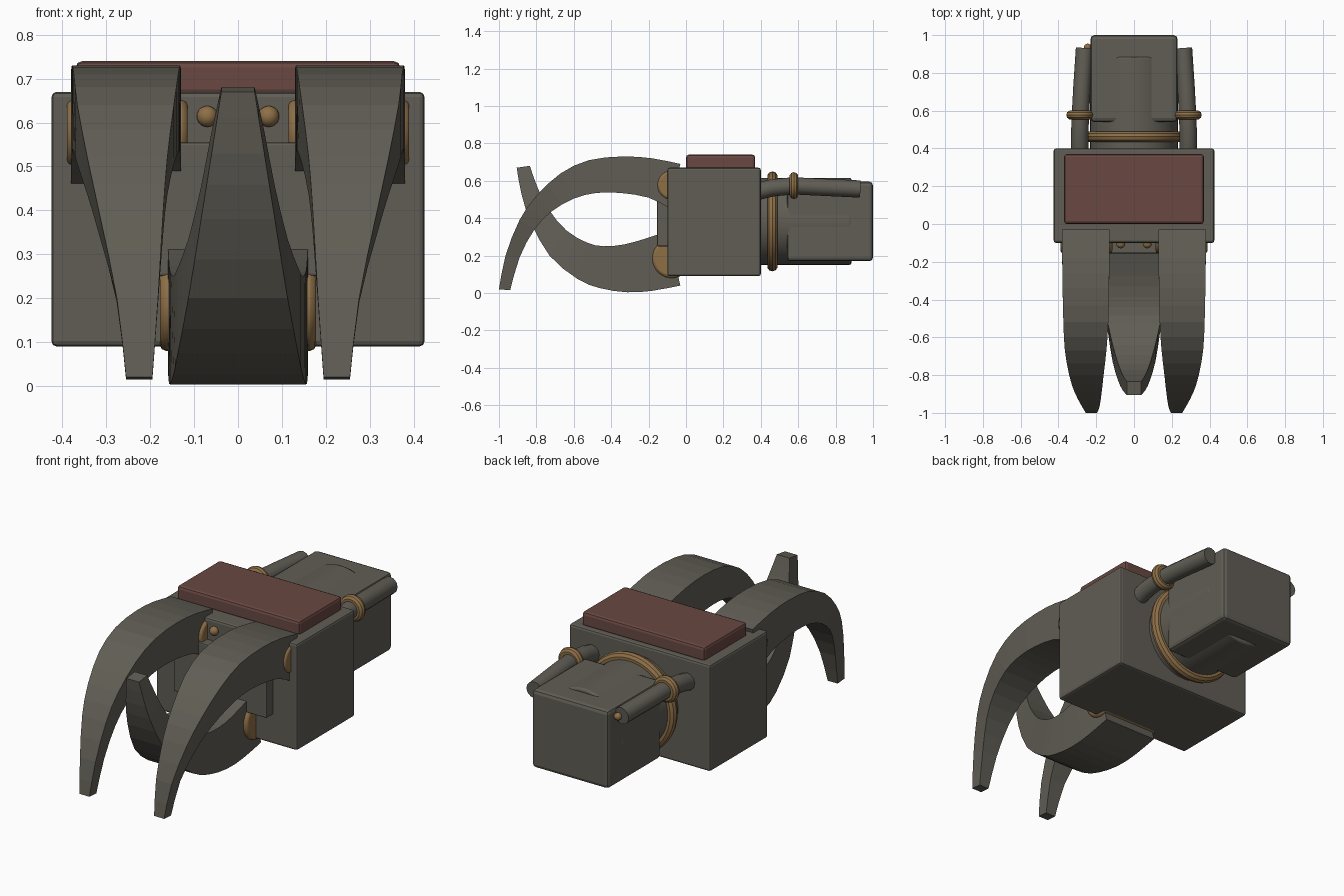
import bpy, bmesh, math
from mathutils import Vector

if "Cube" in bpy.data.objects:
    bpy.data.objects.remove(bpy.data.objects["Cube"])


def material(name, rgb):
    m = bpy.data.materials.new(name)
    m.diffuse_color = (*rgb, 1)
    m.use_nodes = True
    m.node_tree.nodes["Principled BSDF"].inputs["Base Color"].default_value = m.diffuse_color
    return m


STEEL = material("dark warm grey", (0.118, 0.110, 0.090))
BRASS = material("brass", (0.270, 0.160, 0.064))
RED = material("dull red", (0.140, 0.064, 0.054))


def finish(obj, name, mat, bevel=0.0, segments=2, smooth=True):
    obj.name = name
    obj.data.materials.append(mat)
    bpy.ops.object.select_all(action='DESELECT')
    obj.select_set(True)
    bpy.context.view_layer.objects.active = obj
    if smooth:
        bpy.ops.object.shade_smooth_by_angle(angle=math.radians(35))
    if bevel:
        b = obj.modifiers.new("bevel", 'BEVEL')
        b.width, b.segments, b.limit_method = bevel, segments, 'ANGLE'
    return obj


def box(name, lo, hi, mat, bevel):
    lo, hi = Vector(lo), Vector(hi)
    bpy.ops.mesh.primitive_cube_add(size=1, location=(lo + hi) / 2)
    o = bpy.context.object
    for v in o.data.vertices:
        v.co = v.co * (hi - lo)
    return finish(o, name, mat, bevel, smooth=False)


def rod(name, a, b, r, mat, verts=32, bevel=0.0, segments=2):
    a, b = Vector(a), Vector(b)
    bpy.ops.mesh.primitive_cylinder_add(
        vertices=verts, radius=r, depth=(b - a).length, location=(a + b) / 2,
        rotation=(b - a).to_track_quat('Z', 'Y').to_euler())
    return finish(bpy.context.object, name, mat, bevel, segments)


def ring(name, loc, major, minor, mat):
    bpy.ops.mesh.primitive_torus_add(
        location=loc, rotation=(math.pi / 2, 0, 0), major_radius=major,
        minor_radius=minor, major_segments=40, minor_segments=10)
    return finish(bpy.context.object, name, mat)


def ball(name, loc, r, mat):
    bpy.ops.mesh.primitive_uv_sphere_add(segments=16, ring_count=10,
                                         radius=r, location=loc)
    return finish(bpy.context.object, name, mat)


def smooth_rows(rows, steps=2):
    """Catmull-Rom refinement of the rows."""
    out = []
    for i in range(len(rows) - 1):
        p = [rows[max(0, min(len(rows) - 1, i + k))] for k in (-1, 0, 1, 2)]
        for s in range(steps):
            t = s / steps
            out.append([0.5 * (2 * b + (c - a) * t + (2*a - 5*b + 4*c - d) * t**2
                               + (3*b - a - 3*c + d) * t**3)
                        for a, b, c, d in zip(*p)])
    return out + [list(rows[-1])]


def claw(name, rows, side=1):
    """Row: outer y, outer z, inner y, inner z, centre x, half width."""
    bm = bmesh.new()
    loops = []
    for oy, oz, iy, iz, cx, hw in smooth_rows(rows):
        loops.append([bm.verts.new(c) for c in (
            (side * cx - hw, oy, oz), (side * cx + hw, oy, oz),
            (side * cx + hw, iy, iz), (side * cx - hw, iy, iz))])
    for a, b in zip(loops, loops[1:]):
        for k in range(4):
            n = (k + 1) % 4
            bm.faces.new((a[k], a[n], b[n], b[k]))
    bm.faces.new(loops[0])
    bm.faces.new(loops[-1])
    bmesh.ops.recalc_face_normals(bm, faces=bm.faces)
    mesh = bpy.data.meshes.new(name)
    bm.to_mesh(mesh)
    bm.free()
    o = bpy.data.objects.new(name, mesh)
    bpy.context.collection.objects.link(o)
    return finish(o, name, STEEL, smooth=False)


def pipe(name, pts, r):
    cu = bpy.data.curves.new(name, 'CURVE')
    cu.dimensions = '3D'
    cu.bevel_depth, cu.bevel_resolution = r, 4
    cu.use_fill_caps = True
    sp = cu.splines.new('POLY')
    sp.points.add(len(pts) - 1)
    for p, c in zip(sp.points, pts):
        p.co = (*c, 1)
    o = bpy.data.objects.new(name, cu)
    bpy.context.collection.objects.link(o)
    bpy.ops.object.select_all(action='DESELECT')
    o.select_set(True)
    bpy.context.view_layer.objects.active = o
    bpy.ops.object.convert(target='MESH')
    return finish(bpy.context.object, name, STEEL)


# Body, top plate and front knuckle slab
box("body", (-.425, -.10, .09), (.425, .40, .67), STEEL, .012)
box("top_plate", (-.37, 0, .66), (.37, .37, .74), RED, .015)
box("front_slab", (-.28, -.155, .25), (.28, -.08, .555), STEEL, .006)

# Wrist cylinder, rear housing and collar
rod("wrist", (0, .38, .383), (0, .885, .383), .232, STEEL, 48, .01)
box("rear_housing", (-.23, .54, .17), (.23, 1.0, .595), STEEL, .02)
ring("wrist_collar", (0, .462, .383), .238, .029, BRASS)

# Upper claws
upper = [(-.03, .69, -.09, .455, .255, .125),
         (-.18, .72, -.20, .51, .255, .125),
         (-.34, .73, -.35, .535, .255, .123),
         (-.52, .71, -.48, .535, .255, .119),
         (-.67, .64, -.60, .505, .256, .110),
         (-.80, .52, -.72, .435, .252, .091),
         (-.89, .39, -.81, .34, .243, .072),
         (-.965, .20, -.89, .19, .229, .047),
         (-1.0, .02, -.94, .015, .225, .030)]
# Lower claw
lower = [(-.03, .04, -.10, .33, 0, .160),
         (-.18, .012, -.22, .29, 0, .158),
         (-.315, .004, -.33, .26, 0, .155),
         (-.46, .026, -.44, .25, 0, .147),
         (-.58, .075, -.53, .27, 0, .137),
         (-.73, .20, -.64, .335, 0, .113),
         (-.83, .38, -.74, .455, 0, .084),
         (-.88, .53, -.80, .58, 0, .060),
         (-.905, .67, -.835, .68, 0, .038)]
claw("lower_claw", lower)
rod("lower_pivot", (-.178, -.075, .185), (.178, -.075, .185), .105, BRASS, 32, .014)

for side, tag in ((-1, "left"), (1, "right")):
    claw("upper_claw_" + tag, upper, side)
    rod("upper_pivot_" + tag, (side * .115, -.075, .577), (side * .39, -.075, .577),
        .078, BRASS, 32, .012)
    ball("front_stud_" + tag, (side * .07, -.105, .614), .024, BRASS)
    # Side hoses with clamps
    pipe("hose_" + tag, [(side * .287, .37, .54), (side * .288, .46, .562),
                         (side * .284, .57, .573), (side * .276, .72, .566),
                         (side * .262, .93, .556)], .046)
    ring("hose_clamp_" + tag, (side * .287, .577, .574), .048, .024, BRASS)

ball("hose_end_stud", (-.245, .935, .55), .02, BRASS)
